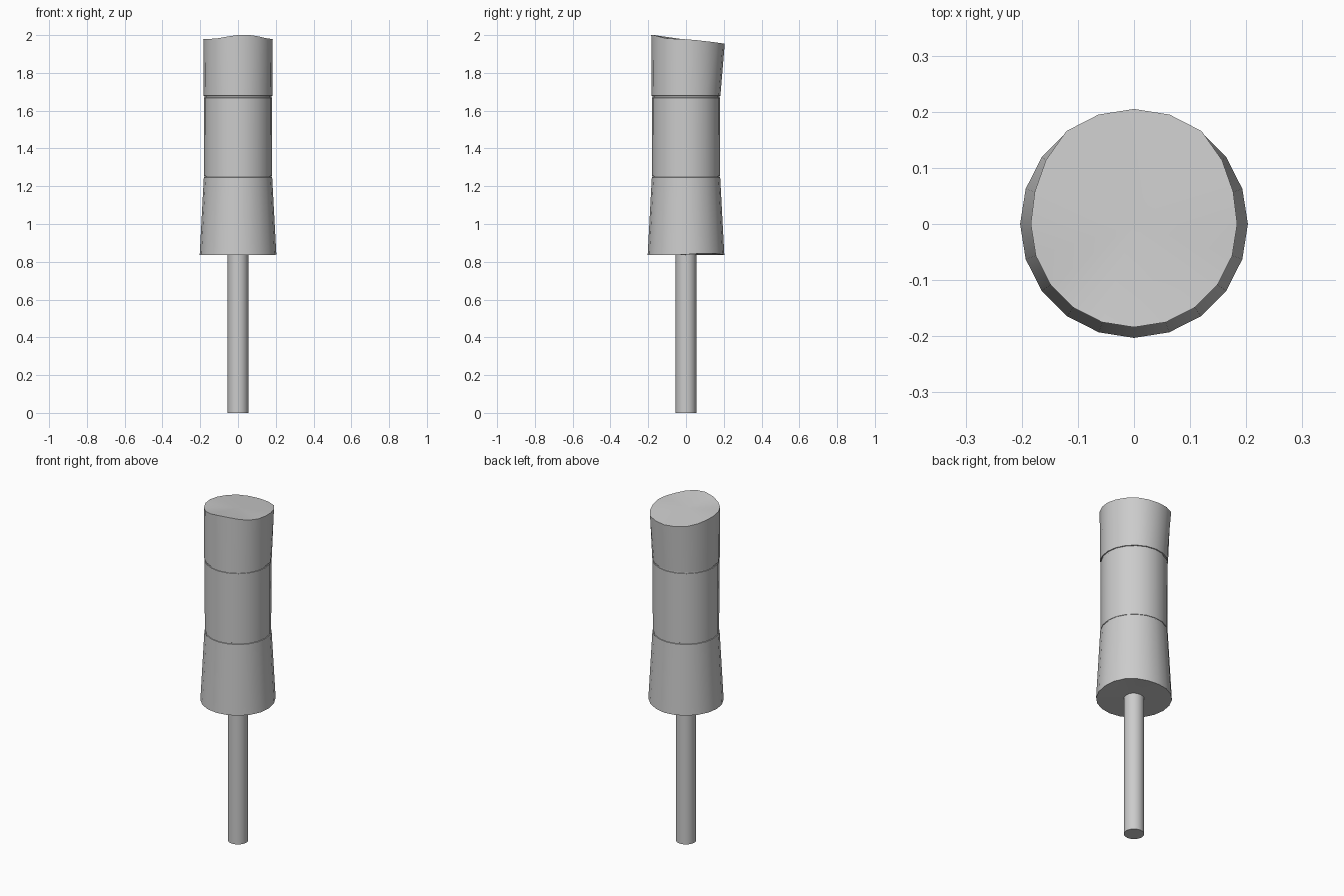
import bpy, bmesh, math

if "Cube" in bpy.data.objects:
    bpy.data.objects.remove(bpy.data.objects["Cube"])


def smooth(obj):
    bpy.ops.object.select_all(action='DESELECT')
    bpy.context.view_layer.objects.active = obj
    obj.select_set(True)
    bpy.ops.object.shade_smooth_by_angle(angle=math.radians(35))


def near(angle, centre, width):
    """1 at the centre angle (degrees), fading smoothly to 0 at +-width."""
    d = abs((angle - centre + 180) % 360 - 180)
    return 0.5 + 0.5 * math.cos(math.pi * d / width) if d < width else 0.0


def lathe(name, rings, sides, warp=None):
    bm = bmesh.new()
    loops = []
    for k, (r, z) in enumerate(rings):
        loop = []
        for i in range(sides):
            deg = 360 * i / sides
            rr, zz = warp(k, deg, r, z) if warp else (r, z)
            a = math.radians(deg)
            loop.append(bm.verts.new((rr * math.cos(a), rr * math.sin(a), zz)))
        loops.append(loop)
    for lo, hi in zip(loops, loops[1:]):
        for i in range(sides):
            j = (i + 1) % sides
            bm.faces.new((lo[i], lo[j], hi[j], hi[i]))
    # Fan caps at both ends
    for loop in (loops[0], loops[-1]):
        c = bm.verts.new((0, 0, sum(v.co.z for v in loop) / sides))
        for i in range(sides):
            bm.faces.new((loop[i], loop[(i + 1) % sides], c))
    bmesh.ops.recalc_face_normals(bm, faces=bm.faces)
    mesh = bpy.data.meshes.new(name)
    bm.to_mesh(mesh)
    bm.free()
    obj = bpy.data.objects.new(name, mesh)
    bpy.context.collection.objects.link(obj)
    smooth(obj)


# Head profile: flared foot, two thin grooves, worn top
head = [(0.203, 0.835), (0.181, 1.247), (0.177, 1.248), (0.177, 1.254), (0.179, 1.255),
        (0.180, 1.668), (0.177, 1.669), (0.177, 1.678), (0.182, 1.679), (0.184, 1.98)]


def wear(k, deg, r, z):
    if k == 0:                       # chipped foot
        z += 0.01 * near(deg, 35, 60)
    if k == len(head) - 1:           # uneven top, back lip flares out
        z += 0.022 * near(deg, 280, 60) - 0.026 * near(deg, 90, 110)
        r += 0.021 * min(1, 1.6 * near(deg, 90, 85))
    return r, z


lathe("hammer_head", head, 20, wear)

# Handle
lathe("handle", [(0.055, 0.0), (0.055, 0.9)], 16)
